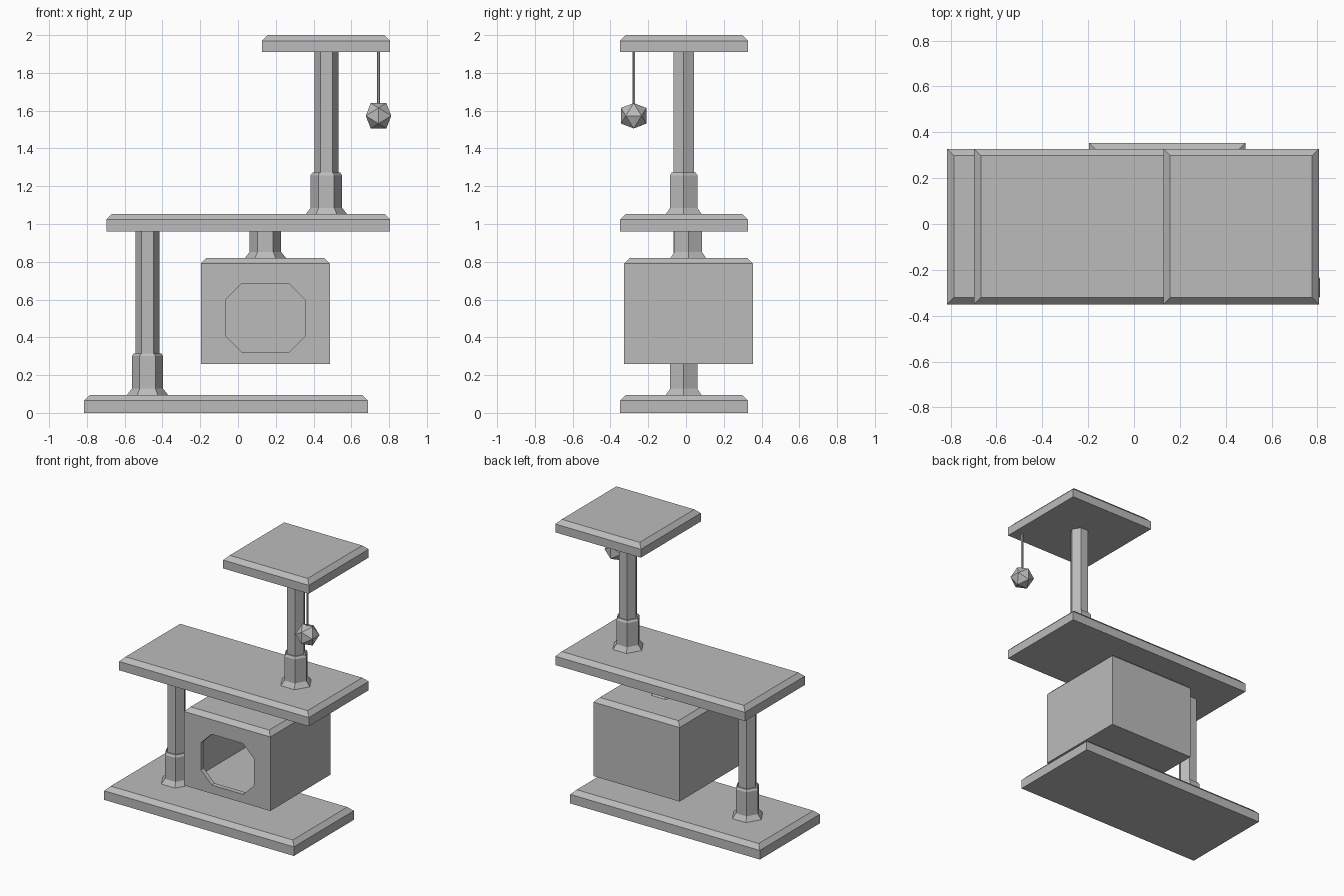
import bpy, bmesh, math
from mathutils import Matrix, Vector

if "Cube" in bpy.data.objects:
    bpy.data.objects.remove(bpy.data.objects["Cube"], do_unlink=True)

grey = bpy.data.materials.new("plain_grey")
grey.use_nodes = True
grey.diffuse_color = (0.5, 0.5, 0.5, 1)
grey.node_tree.nodes["Principled BSDF"].inputs["Base Color"].default_value = (0.5, 0.5, 0.5, 1)


def add_object(name, bm):
    bmesh.ops.recalc_face_normals(bm, faces=bm.faces)
    mesh = bpy.data.meshes.new(name)
    bm.to_mesh(mesh)
    bm.free()
    mesh.materials.append(grey)
    obj = bpy.data.objects.new(name, mesh)
    bpy.context.collection.objects.link(obj)
    return obj


def slab(name, low, high, chamfer=0.03):
    """Box between two corners with chamfered top edges."""
    low, high = Vector(low), Vector(high)
    bm = bmesh.new()
    bmesh.ops.create_cube(bm, size=1)
    for v in bm.verts:
        v.co = (low + high) / 2 + v.co * (high - low)
    if chamfer:
        top = [e for e in bm.edges if all(v.co.z > high.z - 0.001 for v in e.verts)]
        bmesh.ops.bevel(bm, geom=top, offset=chamfer, segments=1, affect='EDGES')
    return add_object(name, bm)


def lathe(name, x, y, profile, sides=6):
    """Capped prism with the given (radius, height) rings."""
    bm = bmesh.new()
    rings = [[bm.verts.new((x + r * math.cos(math.tau * i / sides),
                            y + r * math.sin(math.tau * i / sides), z))
              for i in range(sides)] for r, z in profile]
    for a, b in zip(rings, rings[1:]):
        for i in range(sides):
            j = (i + 1) % sides
            bm.faces.new((a[i], a[j], b[j], b[i]))
    bm.faces.new(rings[0])
    bm.faces.new(rings[-1])
    return add_object(name, bm)


def post(name, x, y, bottom, top):
    """Slim post standing in a flared collar."""
    lathe(name, x, y, [(0.109, bottom), (0.083, bottom + 0.033), (0.083, bottom + 0.205),
                       (0.073, bottom + 0.22), (0.0635, bottom + 0.22), (0.0635, top)])


def cut(target, cutter):
    mod = target.modifiers.new("cut", 'BOOLEAN')
    mod.operation = 'DIFFERENCE'
    mod.solver = 'EXACT'
    mod.object = cutter
    cutter.hide_render = True
    cutter.hide_set(True)


# Three platforms
FRONT, BACK = -0.35, 0.328
slab("base_platform", (-0.815, FRONT, 0), (0.688, BACK, 0.095))
slab("middle_platform", (-0.697, FRONT, 0.96), (0.806, BACK, 1.053))
slab("top_platform", (0.128, FRONT, 1.91), (0.806, BACK, 2.0))

# Posts
post("lower_post", -0.479, -0.012, 0.095, 0.96)
post("upper_post", 0.468, -0.012, 1.053, 1.91)
lathe("house_post", 0.145, 0.012, [(0.109, 0.82), (0.083, 0.853), (0.083, 0.96)])

# Hollow house with an eight-sided doorway
house = slab("house", (-0.197, -0.328, 0.26), (0.486, 0.354, 0.82))
WALL = 0.035
cut(house, slab("house_hollow", (-0.197 + WALL, -0.328 + WALL, 0.26 + WALL),
                (0.486 - WALL, 0.354 - WALL, 0.82 - WALL), 0))
bm = bmesh.new()
corner = 0.085
half_w, half_h = 0.21, 0.182
quarter = [(half_w, half_h - corner), (half_w - corner, half_h)]
outline = (quarter + [(-x, z) for x, z in reversed(quarter)]
           + [(-x, -z) for x, z in quarter] + [(x, -z) for x, z in reversed(quarter)])
door = bm.faces.new([bm.verts.new((0.145 + x, -0.4, 0.503 + z)) for x, z in outline])
pushed = bmesh.ops.extrude_face_region(bm, geom=[door])["geom"]
bmesh.ops.translate(bm, vec=(0, 0.2, 0),
                    verts=[v for v in pushed if isinstance(v, bmesh.types.BMVert)])
cut(house, add_object("doorway_cutter", bm))

# Hanging ball on a string
lathe("string", 0.744, -0.277, [(0.008, 1.62), (0.008, 1.91)])
bm = bmesh.new()
bmesh.ops.create_icosphere(bm, subdivisions=1, radius=0.079,
                           matrix=Matrix.Translation((0.744, -0.277, 1.573))
                           @ Matrix.Rotation(math.radians(-31.72), 4, 'Y'))
add_object("toy_ball", bm)
